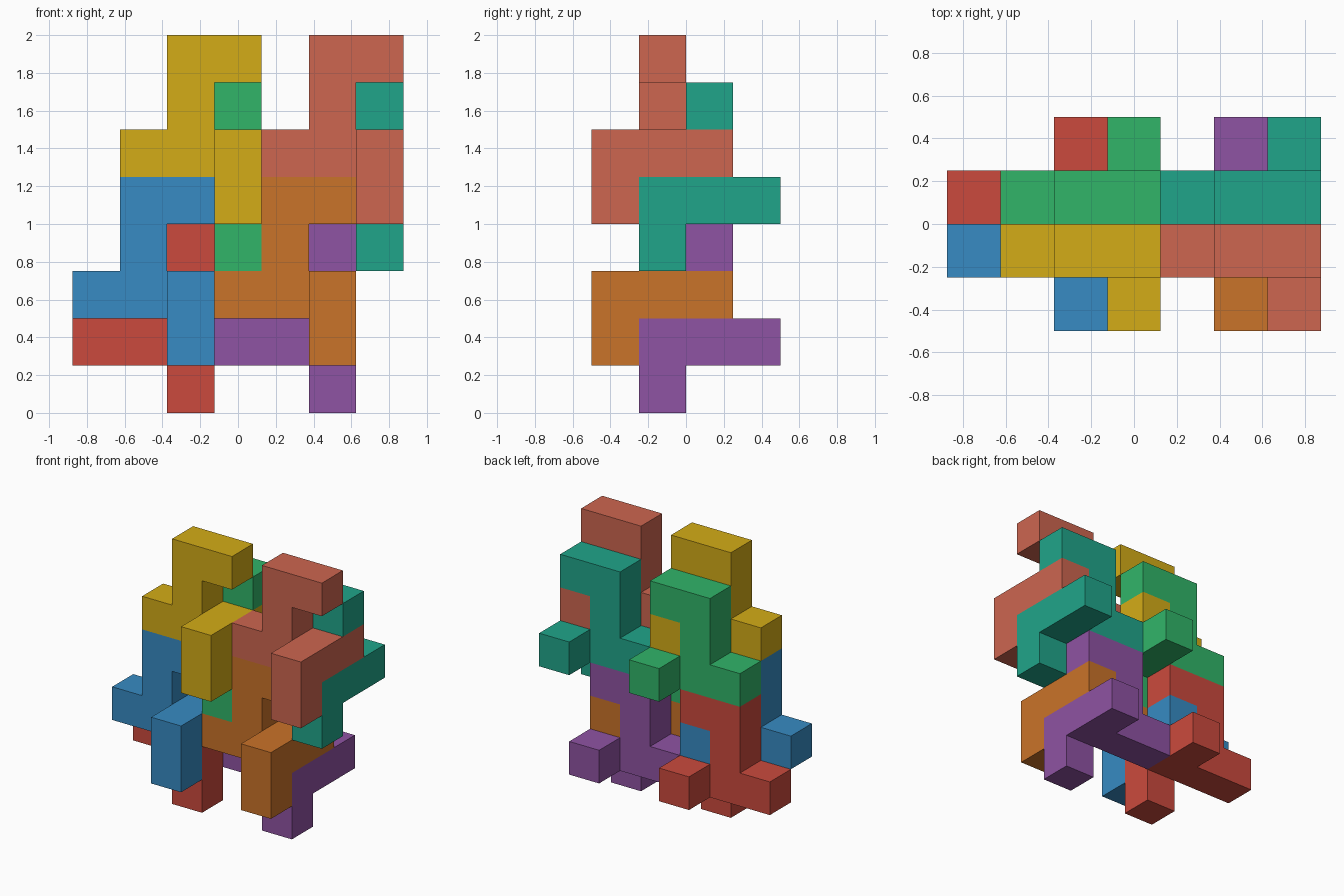
import bpy, bmesh
from mathutils import Vector

if "Cube" in bpy.data.objects:
    bpy.data.objects.remove(bpy.data.objects["Cube"])

U = 0.25                              # edge of one cube cell
ORIGIN = Vector((-0.875, -0.5, 0.0))  # corner of the cell grid

# One puzzle piece as grid cells (x, y, z); every piece is a shifted copy
PIECE = [(2, 1, 7), (3, 1, 7), (2, 1, 6), (1, 1, 5), (2, 1, 5), (3, 1, 5),
         (3, 0, 5), (3, 0, 4), (3, 2, 5)]

# name: (grid shift, colour)
PIECES = {
    "upper_left_front": ((0, 0, 0), "D4AC17"),
    "upper_right_front": ((3, 0, 0), "CD6650"),
    "lower_left_front": ((-1, 0, -3), "378BC3"),
    "lower_right_front": ((2, 0, -3), "CA7329"),
    "upper_left_back": ((0, 1, -1), "31B569"),
    "upper_right_back": ((3, 1, -1), "20A58A"),
    "lower_left_back": ((-1, 1, -4), "CB4A3D"),
    "lower_right_back": ((2, 1, -4), "8F53A3"),
}


def linear(hex_code):
    rgb = [int(hex_code[i:i + 2], 16) / 255 for i in (0, 2, 4)]
    return [((c + 0.055) / 1.055) ** 2.4 for c in rgb] + [1.0]


def cell_mesh(name, cells):
    """Closed skin around the cells, with flat areas merged."""
    bm = bmesh.new()
    filled = set(cells)
    for cell in cells:
        centre = Vector(cell) + Vector((0.5, 0.5, 0.5))
        for axis in range(3):
            for sign in (-1, 1):
                n = Vector((0, 0, 0))
                n[axis] = sign
                if tuple(int(a + b) for a, b in zip(cell, n)) in filled:
                    continue
                a = Vector((0, 0, 0))
                a[(axis + 1) % 3] = 0.5
                b = n.cross(a)
                corners = (a + b, b - a, -a - b, a - b)
                bm.faces.new([bm.verts.new(ORIGIN + U * (centre + n / 2 + c))
                              for c in corners])
    bmesh.ops.remove_doubles(bm, verts=bm.verts, dist=1e-4)
    bmesh.ops.dissolve_limit(bm, angle_limit=0.01, verts=bm.verts, edges=bm.edges)
    bmesh.ops.recalc_face_normals(bm, faces=bm.faces)
    mesh = bpy.data.meshes.new(name)
    bm.to_mesh(mesh)
    bm.free()
    return mesh


# Eight interlocking pieces
for name, (shift, colour) in PIECES.items():
    cells = [tuple(c + s for c, s in zip(cell, shift)) for cell in PIECE]
    mesh = cell_mesh(name + "_piece", cells)
    mat = bpy.data.materials.new(name + "_colour")
    mat.diffuse_color = linear(colour)
    mat.use_nodes = True
    mat.node_tree.nodes["Principled BSDF"].inputs["Base Color"].default_value = mat.diffuse_color
    mesh.materials.append(mat)
    obj = bpy.data.objects.new(name + "_piece", mesh)
    bpy.context.collection.objects.link(obj)
